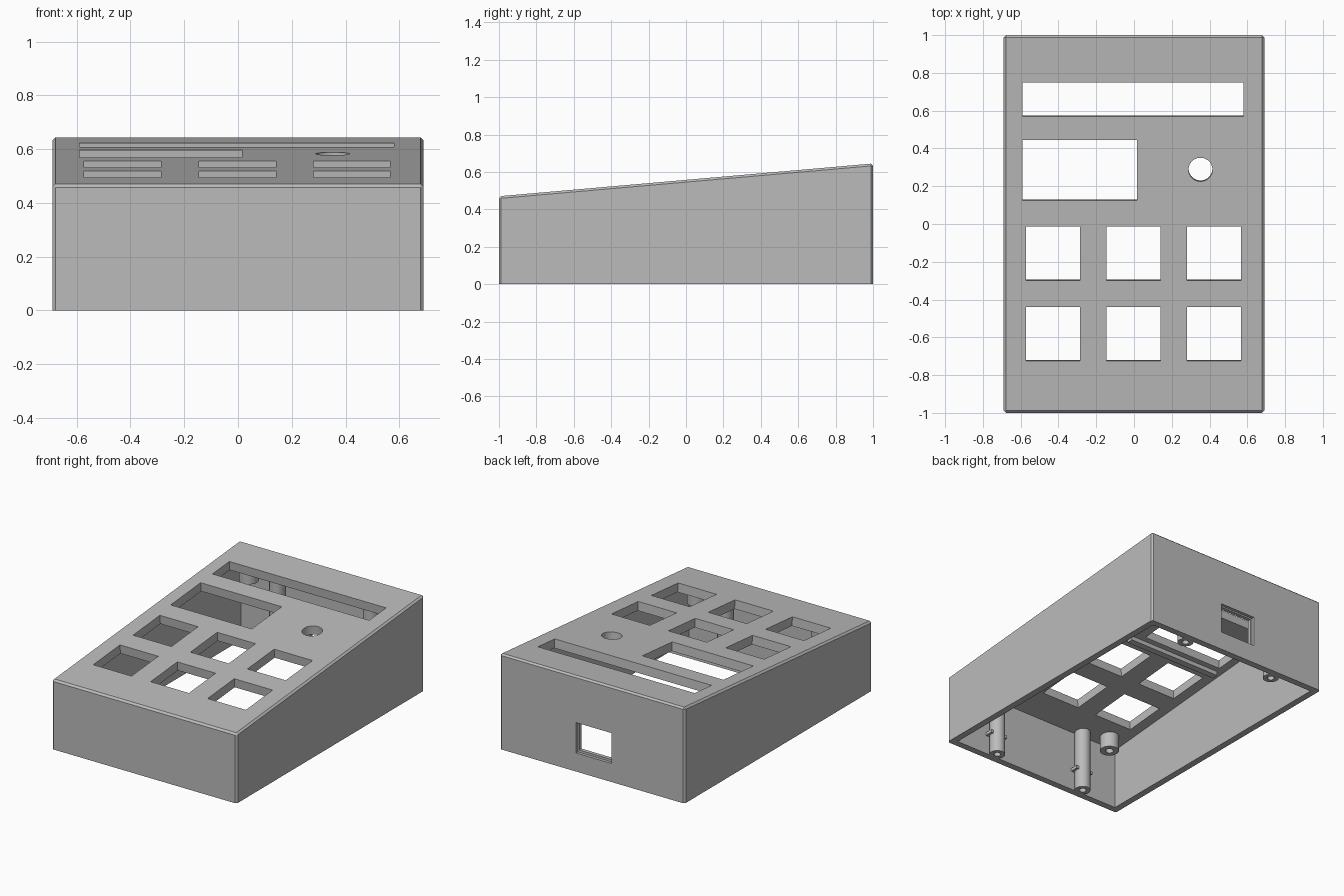
import bpy, bmesh, math
from mathutils import Matrix, Vector

cube = bpy.data.objects.get("Cube")
if cube:
    bpy.data.objects.remove(cube, do_unlink=True)

HALF_W, HALF_L = 0.69, 1.0
FRONT_H, BACK_H = 0.47, 0.645
WALL, LID = 0.045, 0.06
TILT = math.atan((BACK_H - FRONT_H) / (2 * HALF_L))

grey = bpy.data.materials.new("plain grey")
grey.use_nodes = True
grey.diffuse_color = (0.5, 0.5, 0.5, 1)
grey.node_tree.nodes["Principled BSDF"].inputs["Base Color"].default_value = (0.5, 0.5, 0.5, 1)


def top_z(y):
    return (FRONT_H + BACK_H) / 2 + y * math.tan(TILT)


def finish(name, bm):
    bmesh.ops.recalc_face_normals(bm, faces=bm.faces)
    mesh = bpy.data.meshes.new(name)
    bm.to_mesh(mesh)
    bm.free()
    mesh.materials.append(grey)
    ob = bpy.data.objects.new(name, mesh)
    bpy.context.collection.objects.link(ob)
    return ob


def wedge(name, inset, drop, floor, chamfer=0):
    """Sloped block: side profile extruded across the width."""
    bm = bmesh.new()
    w, l = HALF_W - inset, HALF_L - inset
    side = [(-l, floor), (l, floor), (l, top_z(l) - drop), (-l, top_z(-l) - drop)]
    face = bm.faces.new([bm.verts.new((-w, y, z)) for y, z in side])
    ext = bmesh.ops.extrude_face_region(bm, geom=[face])["geom"]
    bmesh.ops.translate(bm, vec=(2 * w, 0, 0), verts=[v for v in ext if isinstance(v, bmesh.types.BMVert)])
    if chamfer:
        edges = [e for e in bm.edges if max(v.co.z for v in e.verts) > floor + 0.01]
        bmesh.ops.bevel(bm, geom=edges, offset=chamfer, segments=1, affect='EDGES')
    return finish(name, bm)


def block(name, x0, x1, y0, y1, z0, z1):
    bm = bmesh.new()
    size = Matrix.Diagonal((x1 - x0, y1 - y0, z1 - z0, 1))
    mid = Matrix.Translation(((x0 + x1) / 2, (y0 + y1) / 2, (z0 + z1) / 2))
    bmesh.ops.create_cube(bm, size=1, matrix=mid @ size)
    return finish(name, bm)


def on_lid(x, y, depth=0):
    """Frame on the sloped top surface, z pointing out of it."""
    return (Matrix.Translation((x, y, top_z(y))) @ Matrix.Rotation(TILT, 4, 'X')
            @ Matrix.Translation((0, 0, -depth)))


def lid_block(name, x0, x1, y0, y1, thick, depth=0):
    bm = bmesh.new()
    size = Matrix.Diagonal((x1 - x0, y1 - y0, thick, 1))
    bmesh.ops.create_cube(bm, size=1, matrix=on_lid((x0 + x1) / 2, (y0 + y1) / 2, depth) @ size)
    return finish(name, bm)


def cut(target, cutter):
    """Subtract the cutter, keep the result and drop the cutter."""
    mod = target.modifiers.new("cut", 'BOOLEAN')
    mod.operation, mod.solver, mod.object = 'DIFFERENCE', 'EXACT', cutter
    bpy.context.view_layer.update()
    graph = bpy.context.evaluated_depsgraph_get()
    mesh = bpy.data.meshes.new_from_object(target.evaluated_get(graph))
    target.modifiers.clear()
    target.data = mesh
    bpy.data.objects.remove(cutter, do_unlink=True)


def tube(name, x, y, r_out, r_in, z0, z1):
    """Turned screw post, open at the lower end."""
    bm = bmesh.new()
    prof = [(r_in, z1), (r_in, z0), (r_out, z0), (r_out, z1)]
    verts = [bm.verts.new((r, 0, z)) for r, z in prof]
    edges = [bm.edges.new((verts[i], verts[(i + 1) % 4])) for i in range(4)]
    bmesh.ops.spin(bm, geom=verts + edges, cent=(0, 0, 0), axis=(0, 0, 1),
                   angle=2 * math.pi, steps=32)
    bmesh.ops.remove_doubles(bm, verts=bm.verts, dist=0.0001)
    bmesh.ops.translate(bm, vec=(x, y, 0), verts=bm.verts)
    ob = finish(name, bm)
    smooth(ob)
    return ob


def smooth(ob):
    bpy.ops.object.select_all(action='DESELECT')
    bpy.context.view_layer.objects.active = ob
    ob.select_set(True)
    bpy.ops.object.shade_smooth_by_angle(angle=math.radians(25))


# Hollow sloped housing, open underneath
housing = wedge("housing", 0, 0, 0, chamfer=0.012)
cut(housing, wedge("cavity", WALL, LID, -0.1))

# Long slot and display window
cut(housing, lid_block("slot_cutter", -0.59, 0.58, 0.57, 0.75, 0.3))
cut(housing, lid_block("display_cutter", -0.59, 0.015, 0.125, 0.445, 0.3))

# Two rows of three square button openings
for x in (-0.43, -0.002, 0.423):
    for y in (-0.157, -0.582):
        cut(housing, lid_block("button_cutter", x - 0.143, x + 0.143, y - 0.143, y + 0.143, 0.3))

# Round opening
bm = bmesh.new()
bmesh.ops.create_cone(bm, cap_ends=True, segments=40, radius1=0.063, radius2=0.063,
                      depth=0.3, matrix=on_lid(0.352, 0.288))
cut(housing, finish("round_cutter", bm))

# Stepped socket in the back wall
cut(housing, block("socket_recess_cutter", -0.145, 0.12, 0.98, 1.1, 0.125, 0.33))
cut(housing, block("socket_cutter", -0.135, 0.11, 0.9, 1.1, 0.14, 0.32))
smooth(housing)

# Full height screw posts along front and back, short bosses under the lid
for side, sx in (("left", 1), ("right", -1)):
    for end, sy in (("back", 1), ("front", -1)):
        y = sy * 0.92
        tube(f"{end}_{side}_post", sx * 0.35, y, 0.05, 0.022, 0, top_z(y) - 0.045)
        y = sy * 0.86
        tube(f"{end}_{side}_boss", sx * 0.52, y, 0.06, 0.025, top_z(y) - 0.16, top_z(y) - 0.045)
    # Small brace tying each front post to the wall
    x = sx * 0.35
    block(f"front_{side}_brace", x - 0.065, x + 0.065, -0.965, -0.9, 0.13, 0.15)

# Rib under the lid beside the display
lid_block("display_rib", -0.6, 0.1, 0.05, 0.09, 0.04, depth=LID + 0.01)
